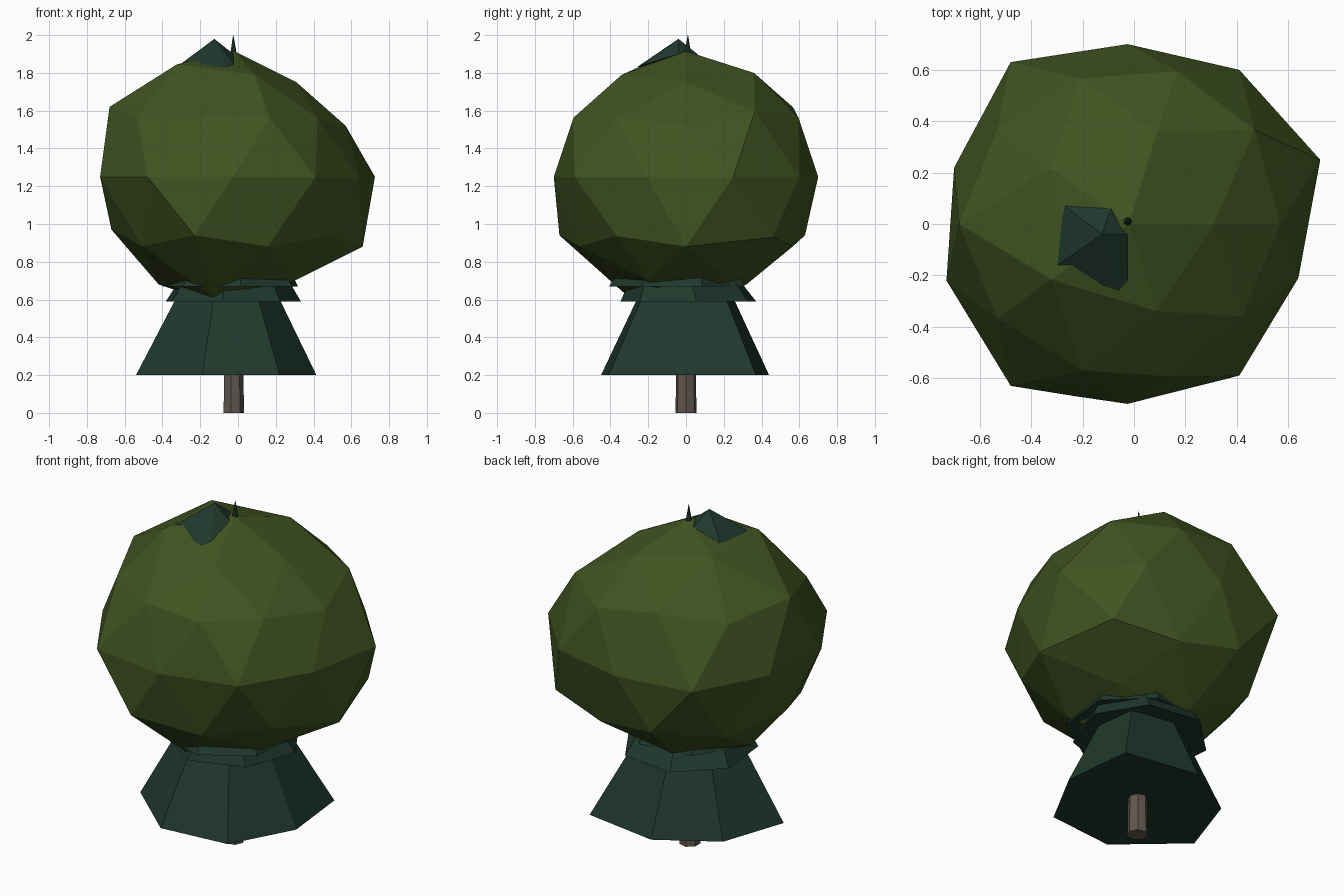
import bpy, bmesh, math
from mathutils import Vector

if "Cube" in bpy.data.objects:
    bpy.data.objects.remove(bpy.data.objects["Cube"])


def material(name, rgb):
    m = bpy.data.materials.new(name)
    m.diffuse_color = (*rgb, 1)
    m.use_nodes = True
    m.node_tree.nodes["Principled BSDF"].inputs["Base Color"].default_value = m.diffuse_color
    return m


OLIVE = material("olive_leaves", (0.052, 0.088, 0.015))
PINE = material("dark_needles", (0.014, 0.04, 0.026))
BARK = material("bark", (0.12, 0.095, 0.078))


def finish(name, bm, mat):
    bmesh.ops.recalc_face_normals(bm, faces=bm.faces)
    me = bpy.data.meshes.new(name)
    bm.to_mesh(me)
    bm.free()
    me.materials.append(mat)
    ob = bpy.data.objects.new(name, me)
    bpy.context.collection.objects.link(ob)
    return ob


def loft(name, loops, mat):
    """Join equal-length point loops with flat faces and cap both ends."""
    bm = bmesh.new()
    rows = [[bm.verts.new(p) for p in loop] for loop in loops]
    n = len(rows[0])
    for a, b in zip(rows, rows[1:]):
        for i in range(n):
            j = (i + 1) % n
            bm.faces.new((a[i], a[j], b[j], b[i]))
    bm.faces.new(rows[0])
    bm.faces.new(rows[-1])
    return finish(name, bm, mat)


def ring(x, y, z, r, phase=0.0, sides=7):
    return [(x + r * math.cos(phase + math.tau * i / sides),
             y + r * math.sin(phase + math.tau * i / sides), z) for i in range(sides)]


# Trunk and the spike at the crown
loft("trunk", [ring(-0.025, 0, 0, 0.057), ring(-0.025, 0, 0.3, 0.052),
               ring(-0.025, 0, 1.0, 0.04)], BARK)
loft("top_spike", [ring(-0.025, 0.01, 1.0, 0.035), ring(-0.025, 0.01, 1.87, 0.023),
                   ring(-0.025, 0.01, 2.0, 0.001)], PINE)

# Lower needle skirt: uneven seven-cornered rim tapering upwards
corners = [(0.37, 0.37), (-0.08, 0.44), (-0.41, 0.24), (-0.54, -0.14),
           (-0.19, -0.45), (0.22, -0.41), (0.415, -0.05)]


def scaled(f, z):
    return [(-0.045 + (x + 0.045) * f, y * f, z) for x, y in corners]


loft("lower_skirt", [scaled(0.12, 0.225), scaled(1, 0.2), scaled(0.6, 0.58),
                     scaled(0.5, 0.67)], PINE)

# Shorter skirts tucked under the crown
S = math.radians(57)
loft("middle_skirt", [ring(-0.03, 0, 0.61, 0.05, S), ring(-0.035, 0.02, 0.59, 0.37, S),
                      ring(-0.03, 0, 0.70, 0.30, S), ring(-0.03, 0, 0.95, 0.18, S)], PINE)
S += 0.25
loft("upper_skirt", [ring(-0.03, 0, 0.69, 0.05, S), ring(-0.03, -0.04, 0.67, 0.37, S),
                     ring(-0.03, 0, 1.15, 0.1, S)], PINE)

# Small needle cap poking out of the crown
bm = bmesh.new()
tip = bm.verts.new((-0.125, -0.04, 1.98))
rim = [bm.verts.new(p) for p in [(-0.27, 0.07, 1.86), (-0.09, 0.06, 1.90), (-0.025, -0.04, 1.90),
                                 (-0.025, -0.22, 1.845), (-0.06, -0.26, 1.83),
                                 (-0.32, -0.175, 1.835)]]
for i in range(len(rim)):
    bm.faces.new((tip, rim[i], rim[(i + 1) % len(rim)]))
bm.faces.new(rim)
finish("needle_cap", bm, PINE)

# Round low-poly crown: icosphere with a few vertices pulled out of true
bm = bmesh.new()
bmesh.ops.create_icosphere(bm, subdivisions=2, radius=0.7)
for v in bm.verts:
    v.co += Vector((-0.025, 0, 1.25))
pulls = [(0.725, 0.25, 1.25), (0.64, -0.21, 1.25), (0.41, 0.6, 1.25), (0.41, -0.59, 1.25),
         (-0.48, 0.63, 1.25), (-0.48, -0.63, 1.25), (-0.73, -0.22, 1.25), (-0.7, 0.22, 1.25),
         (-0.68, 0, 1.62), (0.57, 0, 1.52), (0.31, 0, 1.75), (-0.02, 0, 1.915),
         (0.09, 0.36, 1.80), (0.09, -0.34, 1.79), (-0.2, -0.57, 1.57),
         (0.42, -0.36, 1.56), (0.47, 0.365, 1.6),
         (0.66, 0, 0.88), (-0.67, 0, 0.97), (-0.23, -0.67, 0.94), (-0.21, 0.63, 0.94),
         (-0.13, -0.30, 0.61), (-0.42, 0, 0.68), (0.3, -0.2, 0.70), (0.28, 0.22, 0.72),
         (-0.13, 0.32, 0.68), (0.53, 0.46, 0.93)]
for p in map(Vector, pulls):
    min(bm.verts, key=lambda v: (v.co - p).length).co = p
finish("leafy_crown", bm, OLIVE)
